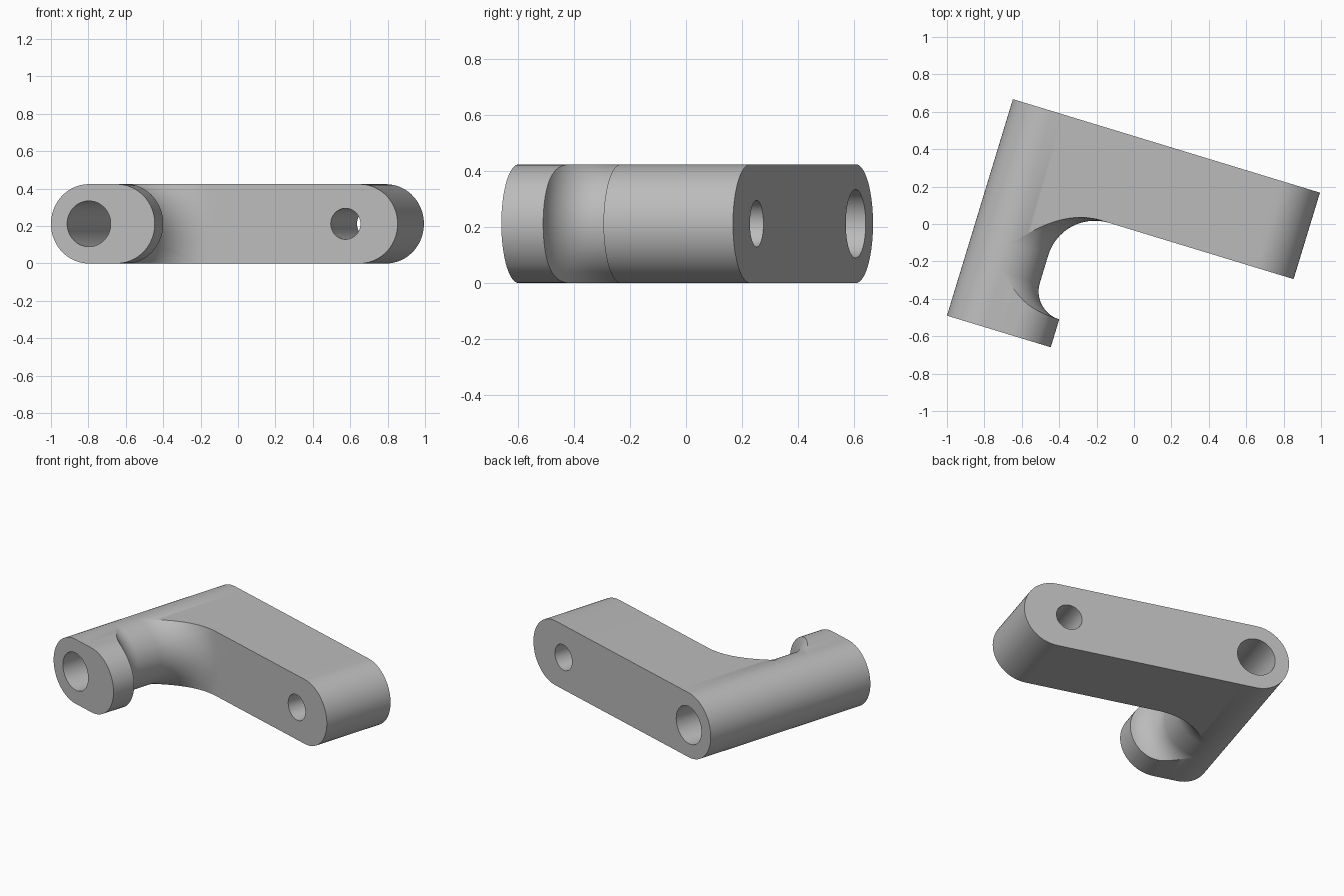
import bpy
import bmesh
from math import sin, cos, acos, asin, atan2, sqrt, pi, radians
from mathutils import Matrix

cube = bpy.data.objects.get("Cube")
if cube:
    bpy.data.objects.remove(cube, do_unlink=True)

RAD = 0.212          # rounded end radius, half the height
FOOT_SPAN = 0.156    # distance between the foot's end centres
ARM_SPAN = 1.292     # distance between the arm's end centres
FOOT_TOP, ARM_FRONT, DEPTH = 0.156, 0.727, 1.21
FOOT_FILLET, ARM_FILLET = 0.156, 0.26
BORE, PIN = 0.122, 0.083
STEPS = 14

steel = bpy.data.materials.new("grey metal")
steel.use_nodes = True
grey = (0.5, 0.5, 0.5, 1)
steel.diffuse_color = grey
steel.node_tree.nodes["Principled BSDF"].inputs["Base Color"].default_value = grey


def slot_radius(t, span):
    """Distance from the bore axis to a slot-shaped outline at angle t."""
    c, s = cos(t), abs(sin(t))
    if c <= 1e-6:
        return RAD
    if s > 1e-6 and RAD * c / s <= span:
        return RAD / s
    return span * c + sqrt(max(0, RAD * RAD - (span * s) ** 2))


def fillet(limit, size, start, side):
    """Concave arc from the neck outward, stopping at the outline."""
    end = acos(max(0, min(1, 1 - (limit - RAD) / size)))
    return [(RAD + size - size * cos(end * i / STEPS),
             start + side * size * sin(end * i / STEPS)) for i in range(STEPS + 1)]


def section(t):
    """Closed half profile (radius, depth) around the bore at angle t."""
    foot, arm = slot_radius(t, FOOT_SPAN), slot_radius(t, ARM_SPAN)
    lower = fillet(foot, FOOT_FILLET, FOOT_TOP + FOOT_FILLET, -1)
    upper = fillet(arm, ARM_FILLET, ARM_FRONT - ARM_FILLET, 1)
    return ([(BORE, 0), (foot, 0)] + lower[::-1] + upper
            + [(arm, upper[-1][1]), (arm, DEPTH), (BORE, DEPTH)])


# Angles that land on every tangent point and on the arm's far round end
tip = atan2(RAD, ARM_SPAN)
angles = {round(atan2(RAD * sin(a), ARM_SPAN + RAD * cos(a)), 5)
          for a in (radians(d) for d in range(-90, 91, 6))}
angles |= {round(radians(d), 5) for d in range(-176, 181, 4) if abs(radians(d)) > tip + 0.01}
for key in (atan2(RAD, FOOT_SPAN), asin(RAD / (RAD + ARM_FILLET))):
    angles |= {round(key, 5), round(-key, 5)}

# Bracket body: sections joined around the bore
bm = bmesh.new()
rings = [[bm.verts.new((RAD + r * cos(t), v, RAD + r * sin(t))) for r, v in section(t)]
         for t in sorted(angles)]
for k, ring in enumerate(rings):
    prev = rings[k - 1]
    for i in range(len(ring)):
        bm.faces.new((prev[i - 1], prev[i], ring[i], ring[i - 1]))
bmesh.ops.remove_doubles(bm, verts=bm.verts, dist=1e-5)
bmesh.ops.recalc_face_normals(bm, faces=bm.faces)
mesh = bpy.data.meshes.new("bracket_body")
bm.to_mesh(mesh)
bm.free()
mesh.materials.append(steel)
body = bpy.data.objects.new("bracket_body", mesh)
bpy.context.collection.objects.link(body)

# Pin hole through the arm
bpy.ops.mesh.primitive_cylinder_add(vertices=48, radius=PIN, depth=1,
                                    location=(1.425, 0.97, RAD), rotation=(pi / 2, 0, 0))
cutter = bpy.context.object
cutter.name = "pin_hole_cutter"
cutter.hide_render = True
cutter.data.materials.append(steel)
cut = body.modifiers.new("pin_hole", 'BOOLEAN')
cut.operation = 'DIFFERENCE'
cut.solver = 'EXACT'
cut.object = cutter
bpy.ops.object.select_all(action='DESELECT')
body.select_set(True)
bpy.context.view_layer.objects.active = body
bpy.ops.object.modifier_apply(modifier=cut.name)
bpy.data.objects.remove(cutter, do_unlink=True)

# Turn the bracket into place
body.data.transform(Matrix.Translation((-1, -0.49, 0)) @ Matrix.Rotation(radians(-16.94), 4, 'Z'))
bpy.ops.object.shade_smooth_by_angle(angle=radians(25))
